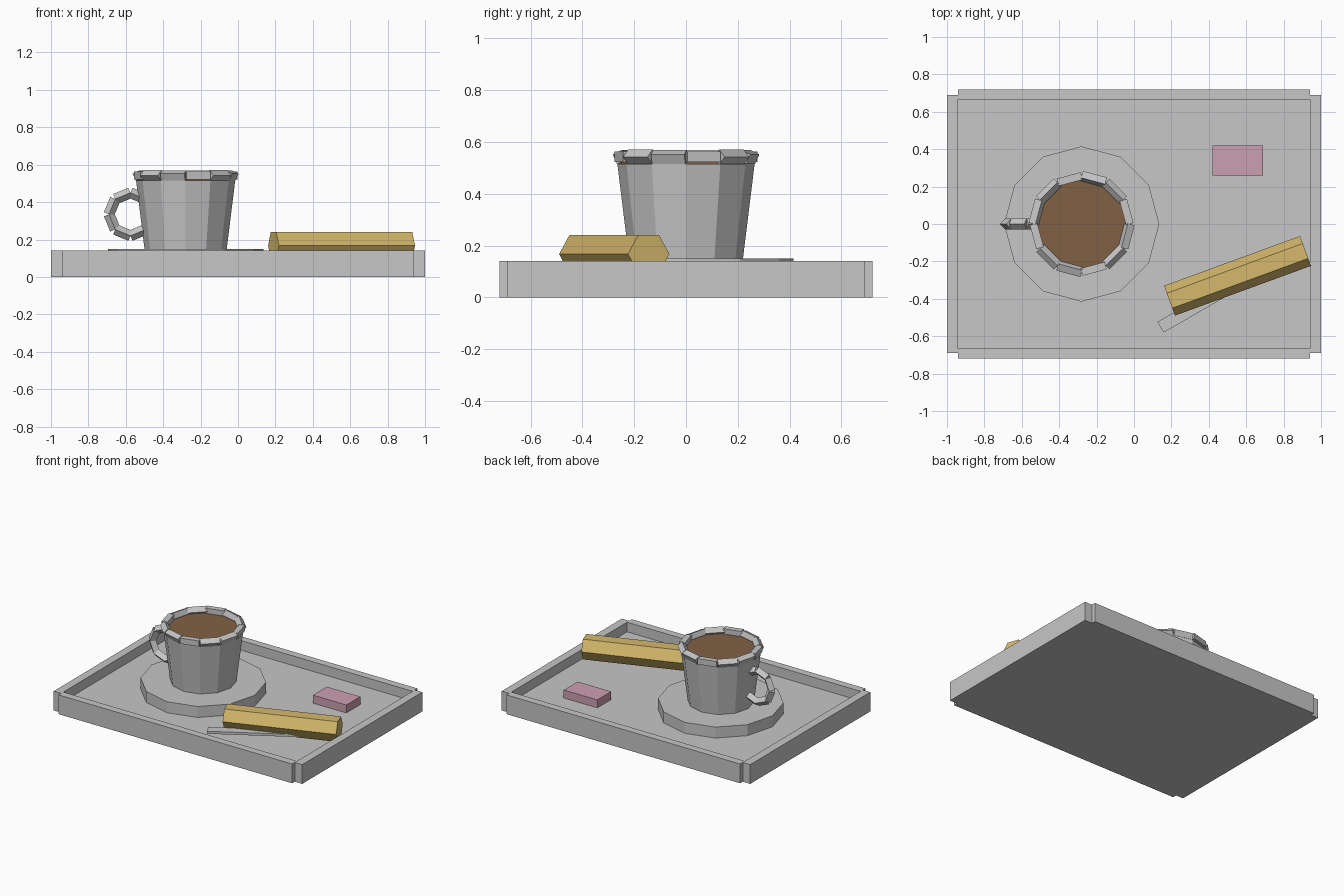
import bpy
import bmesh
from math import pi, sin, cos, radians
from mathutils import Matrix, Vector

cube = bpy.data.objects.get("Cube")
if cube:
    bpy.data.objects.remove(cube, do_unlink=True)


def material(name, rgb):
    m = bpy.data.materials.new(name)
    m.use_nodes = True
    color = (*rgb, 1)
    m.diffuse_color = color
    m.node_tree.nodes["Principled BSDF"].inputs["Base Color"].default_value = color
    return m


GREY = material("pale grey", (0.57, 0.57, 0.58))
GOLD = material("pastry gold", (0.66, 0.48, 0.15))
PINK = material("soft pink", (0.60, 0.35, 0.44))
BROWN = material("coffee brown", (0.22, 0.12, 0.06))


def finish(name, bm, mat):
    bmesh.ops.recalc_face_normals(bm, faces=bm.faces)
    mesh = bpy.data.meshes.new(name)
    bm.to_mesh(mesh)
    bm.free()
    mesh.materials.append(mat)
    obj = bpy.data.objects.new(name, mesh)
    bpy.context.scene.collection.objects.link(obj)
    return obj


def box(name, lo, hi, mat):
    lo, hi = Vector(lo), Vector(hi)
    bm = bmesh.new()
    bmesh.ops.create_cube(bm, size=1)
    bmesh.ops.scale(bm, vec=hi - lo, verts=bm.verts)
    bmesh.ops.translate(bm, vec=(lo + hi) / 2, verts=bm.verts)
    return finish(name, bm, mat)


def cone(name, center, r1, r2, z1, z2, mat):
    bm = bmesh.new()
    place = Matrix.Translation((*center, (z1 + z2) / 2))
    bmesh.ops.create_cone(bm, cap_ends=True, segments=12, radius1=r1,
                          radius2=r2, depth=z2 - z1, matrix=place)
    return finish(name, bm, mat)


def add_prism(bm, a, b, normal, radius, sides, roll):
    """Straight prism from a to b; roll turns its section about its axis."""
    axis = (b - a).normalized()
    side = normal.cross(axis)
    rings = []
    for p in (a, b):
        ring = []
        for i in range(sides):
            t = roll + 2 * pi * i / sides
            ring.append(bm.verts.new(p + radius * (normal * cos(t) + side * sin(t))))
        rings.append(ring)
    for i in range(sides):
        j = (i + 1) % sides
        bm.faces.new((rings[0][i], rings[0][j], rings[1][j], rings[1][i]))
    bm.faces.new(rings[0])
    bm.faces.new(rings[1])


def chain(name, center, u, v, radius, thick, start, step, count, rolls):
    """Ring or arc of separate square bars in the plane of u and v."""
    u, v, center = Vector(u), Vector(v), Vector(center)
    points = [center + radius * (u * cos(t) + v * sin(t))
              for t in (radians(start + step * i) for i in range(count + 1))]
    bm = bmesh.new()
    for i in range(count):
        add_prism(bm, points[i], points[i + 1], u.cross(v), thick, 4,
                  radians(rolls[i % len(rolls)]))
    return finish(name, bm, GREY)


# Tray
FLOOR = 0.07
box("tray_floor", (-0.95, -0.68, 0), (0.95, 0.68, FLOOR), GREY)
for s, end, side in ((-1, "front", "right"), (1, "back", "left")):
    ys = sorted((s * 0.665, s * 0.72))
    xs = sorted((s * 0.94, s))
    box(end + "_wall", (-0.94, ys[0], 0), (0.94, ys[1], 0.14), GREY)
    box(side + "_wall", (xs[0], -0.69, 0), (xs[1], 0.69, 0.14), GREY)

# Saucer, cup and drink
CUP = (-0.28, 0)
cone("saucer", CUP, 0.415, 0.415, FLOOR, 0.15, GREY)
cone("cup_body", CUP, 0.22, 0.265, 0.15, 0.515, GREY)
cone("coffee", CUP, 0.25, 0.25, 0.51, 0.525, BROWN)
chain("cup_rim", (*CUP, 0.542), (1, 0, 0), (0, 1, 0), 0.257, 0.029,
      0, 30, 12, (45, 0, 20))
chain("cup_handle", (-0.575, 0, 0.335), (1, 0, 0), (0, 0, 1), 0.115, 0.029,
      45, 45, 6, (0,))

# Hexagonal pastry bar
bm = bmesh.new()
add_prism(bm, Vector((0.19, -0.41, 0.167)), Vector((0.917, -0.144, 0.167)),
          Vector((0, 0, 1)), 0.085, 6, pi / 6)
finish("pastry_bar", bm, GOLD)

# Small wrapped block
box("pink_block", (0.42, 0.26, FLOOR), (0.69, 0.42, 0.128), PINK)

# Flat knife tucked under the bar
knife = box("knife", (0, -0.033, 0), (0.65, 0.033, 0.018), GREY)
knife.location = (0.142, -0.552, 0.098)
knife.rotation_euler.z = radians(30)
